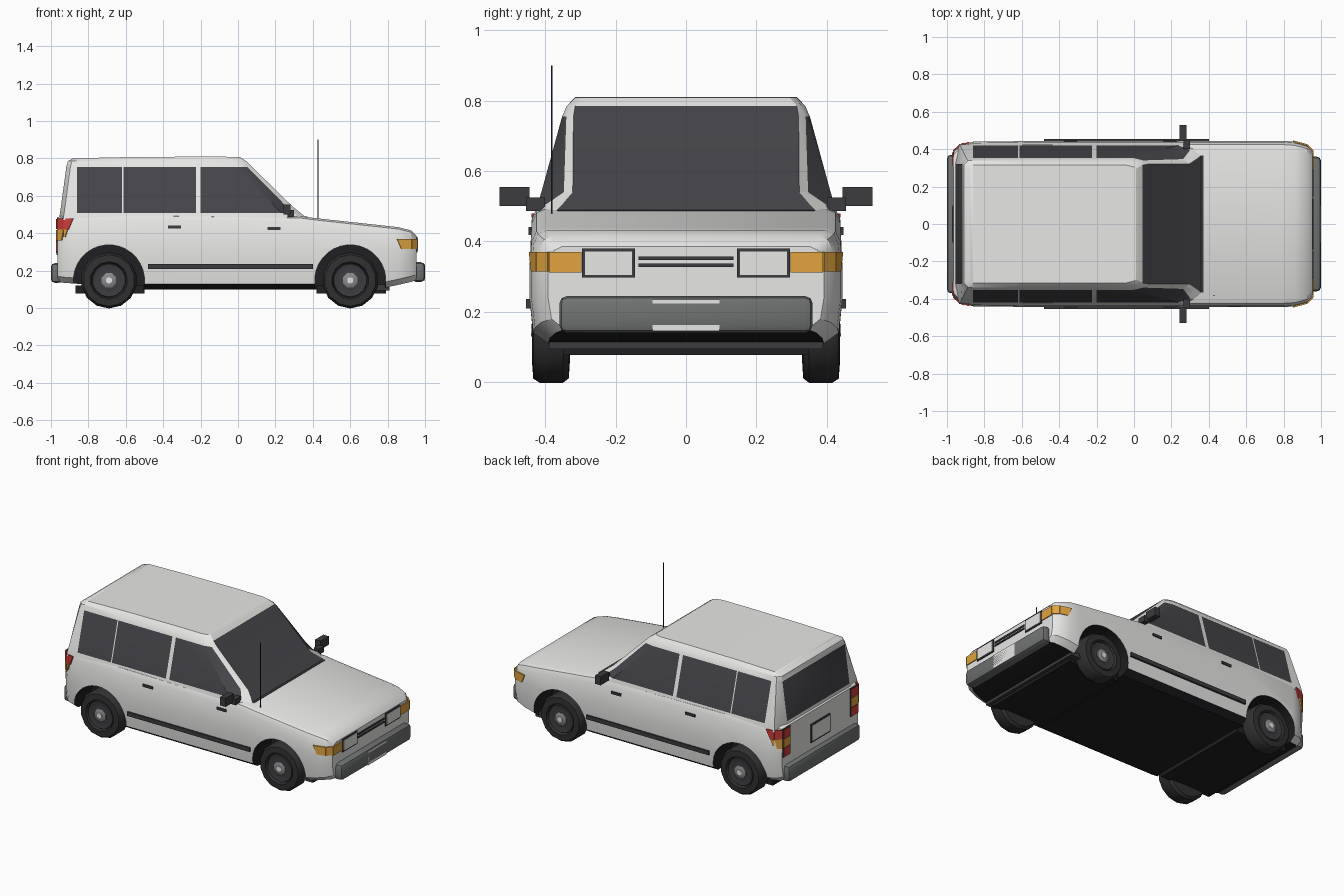
import bpy, bmesh, math
from mathutils import Vector

cube = bpy.data.objects.get("Cube")
if cube:
    bpy.data.objects.remove(cube, do_unlink=True)


def material(name, r, g, b):
    m = bpy.data.materials.new(name)
    m.use_nodes = True
    m.diffuse_color = (r, g, b, 1)
    node = next(n for n in m.node_tree.nodes if n.type == 'BSDF_PRINCIPLED')
    node.inputs["Base Color"].default_value = (r, g, b, 1)
    return m


WHITE = material("white_paint", .8, .8, .79)
GLASS = material("dark_glass", .06, .058, .066)
TRIM = material("dark_trim", .045, .045, .05)
TYRE = material("tyre_rubber", .03, .03, .032)
GREY = material("bumper_grey", .16, .17, .165)
AMBER = material("amber_lamp", .75, .37, .05)
RED = material("red_lamp", .6, .045, .04)
HUB = material("hub_metal", .25, .25, .26)
BELLY = material("underside_black", .014, .014, .016)


def finish(name, bm, mats, angle=None):
    bmesh.ops.recalc_face_normals(bm, faces=bm.faces[:])
    me = bpy.data.meshes.new(name)
    bm.to_mesh(me)
    bm.free()
    for m in mats:
        me.materials.append(m)
    ob = bpy.data.objects.new(name, me)
    bpy.context.collection.objects.link(ob)
    if angle:
        smooth(ob, angle)
    return ob


def activate(ob):
    bpy.ops.object.select_all(action='DESELECT')
    ob.select_set(True)
    bpy.context.view_layer.objects.active = ob


def smooth(ob, angle):
    activate(ob)
    bpy.ops.object.shade_smooth_by_angle(angle=math.radians(angle))


def loft(rings, rule=None):
    """Skin closed mirror-symmetric rings; caps are strips between mirrored points."""
    bm = bmesh.new()
    vs = [[bm.verts.new(p) for p in r] for r in rings]
    n = len(rings[0])
    for j in range(len(vs) - 1):
        for i in range(n):
            k = (i + 1) % n
            f = bm.faces.new((vs[j][i], vs[j][k], vs[j + 1][k], vs[j + 1][i]))
            f.material_index = rule(j, i) if rule else 0
    for r in (vs[0], vs[-1]):
        for i in range(n // 2 - 1):
            bm.faces.new((r[i], r[i + 1], r[n - 2 - i], r[n - 1 - i]))
    return bm


def box(name, x0, x1, y0, y1, z0, z1, mat, bevel=0):
    bm = bmesh.new()
    bmesh.ops.create_cube(bm, size=1)
    for v in bm.verts:
        v.co = ((x0 + x1) / 2 + v.co.x * (x1 - x0), (y0 + y1) / 2 + v.co.y * (y1 - y0),
                (z0 + z1) / 2 + v.co.z * (z1 - z0))
    if bevel:
        bmesh.ops.bevel(bm, geom=bm.edges[:], offset=bevel, segments=2, profile=.5, affect='EDGES')
    return finish(name, bm, [mat], 40 if bevel else None)


def plate(name, pts, mat, t=.006):
    """Thin plate laid on the skin, raised outwards by t."""
    bm = bmesh.new()
    f = bm.faces.new([bm.verts.new(p) for p in pts])
    f.normal_update()
    out = f.normal.copy()
    mid = f.calc_center_median()
    if out.dot(Vector((mid.x, mid.y, 0))) < 0:
        out = -out
    bmesh.ops.translate(bm, verts=bm.verts[:], vec=out * -.002)
    ext = bmesh.ops.extrude_face_region(bm, geom=[f], use_keep_orig=True)
    bmesh.ops.translate(bm, vec=out * (t + .002),
                        verts=[g for g in ext["geom"] if isinstance(g, bmesh.types.BMVert)])
    return finish(name, bm, [mat])


def end_plate(name, x, y0, y1, z0, z1, mat, t=.006):
    return plate(name, [(x, y0, z0), (x, y1, z0), (x, y1, z1), (x, y0, z1)], mat, t)


def lathe(name, profile, x, side, z, sides, mat, angle=35):
    """Revolve (radius, offset) points about a y axis."""
    bm = bmesh.new()
    rings = []
    for r, y in profile:
        rings.append([bm.verts.new((x + r * math.cos(a), side * y, z + r * math.sin(a)))
                      for a in (math.tau * (i + .5) / sides for i in range(sides))])
    for a, b in zip(rings, rings[1:]):
        for i in range(sides):
            k = (i + 1) % sides
            bm.faces.new((a[i], a[k], b[k], b[i]))
    bm.faces.new(rings[0])
    bm.faces.new(rings[-1])
    return finish(name, bm, [mat], angle)


# Lower body: stations of (x, top, bottom, half width)
stations = [(-.965, .485, .14, .39), (-.93, .5, .135, .422), (-.86, .503, .13, .44),
            (-.5, .503, .1, .445), (.33, .492, .1, .445), (.42, .48, .1, .445),
            (.79, .44, .11, .445), (.86, .432, .125, .44), (.925, .415, .14, .422),
            (.955, .385, .15, .392)]
rings = []
for x, top, bot, w in stations:
    half = [(.88 * w, bot), (.975 * w, bot + .03), (w, .24), (w, .32),
            (.985 * w, top - .04), (.955 * w, top - .01), (.9 * w, top)]
    rings.append([(x, y, z) for y, z in half] + [(x, -y, z) for y, z in reversed(half)])
body = finish("lower_body", loft(rings), [WHITE, BELLY])

# Wheel arches cut out of the body
WHEELS, AXLE, ARCH = {"rear": -.69, "front": .6}, .148, .19
for x in WHEELS.values():
    for s in (1, -1):
        cutter = lathe("arch_cutter", [(ARCH, .26), (ARCH, .6)], x, s, AXLE, 32, BELLY, None)
        cutter.hide_render = True
        mod = body.modifiers.new("arch", 'BOOLEAN')
        mod.operation, mod.solver, mod.object = 'DIFFERENCE', 'EXACT', cutter
        activate(body)
        bpy.ops.object.modifier_apply(modifier=mod.name)
        bpy.data.objects.remove(cutter, do_unlink=True)
for p in body.data.polygons:
    c, n = p.center, p.normal
    near = any(math.hypot(c.x - x, c.z - AXLE) < ARCH + .006 for x in WHEELS.values())
    lining = near and (abs(n.y) < .3 or abs(c.y) < .3)
    p.material_index = 1 if lining or n.z < -.8 else 0
smooth(body, 32)

# Cabin: levels of (z, rear x, half width, window bend x, pillar xy, windscreen edge xy)
levels = [(.47, -.957, .428, .27, (.345, .41), (.38, .385)),
          (.507, -.952, .421, .235, (.3, .395), (.337, .35)),
          (.54, -.947, .411, .2, (.262, .347), (.295, .322)),
          (.755, -.918, .352, 0, (.05, .34), (.075, .32)),
          (.785, -.91, .339, -.02, (.025, .33), (.045, .315)),
          (.8, -.885, .315, -.04, (0, .305), (.01, .295))]
rings = []
for z, xr, w, bend, pillar, screen in levels:
    half = [(xr, min(.32, w - .022)), (xr + .022, w)]
    half += [(x, w) for x in (-.86, -.62, -.613, -.225, -.2, bend)] + [pillar, screen]
    lift = lambda x: z + (.01 * (1 - ((x + .25) / .64) ** 2) if z == .8 else 0)
    ring = [(x, y, lift(x)) for x, y in half]
    rings.append(ring + [(x, -y, h) for x, y, h in reversed(ring)])


def cabin_glass(level, column):
    if column == 9:
        return int(level < 4)
    side = min(column, 18 - column) in (2, 4, 6, 7)
    return int((side or column == 19) and level in (1, 2))


finish("cabin", loft(rings, cabin_glass), [WHITE, GLASS], 25)
box("windscreen_cowl", .35, .372, -.365, .365, .47, .489, TRIM)

# Bumpers and number plates
box("front_bumper", .93, 1, -.36, .36, .14, .245, GREY, .022)
box("rear_bumper", -1, -.94, -.37, .37, .135, .24, GREY, .02)
end_plate("front_number_plate", .999, -.095, .095, .145, .235, WHITE, .001)
end_plate("rear_plate_frame", -.965, -.1, .1, .285, .405, TRIM)
end_plate("rear_number_plate", -.971, -.09, .09, .295, .395, WHITE, .002)

# Grille bars
for z in (.332, .352):
    end_plate("grille_bar", .955, -.135, .135, z - .005, z + .005, TRIM)

# Underside
box("chin_plate", .74, .81, -.39, .39, .095, .125, TRIM)
box("front_subframe", .42, .79, -.35, .35, .077, .12, BELLY)
box("rear_subframe", -.87, -.5, -.35, .35, .077, .12, BELLY)

# Parts that repeat on both sides
for s, side in ((1, "left"), (-1, "right")):
    def y_box(name, x0, x1, y0, y1, z0, z1, mat):
        box(f"{side}_{name}", x0, x1, *sorted((s * y0, s * y1)), z0, z1, mat)

    def corner(name, a, b, z0, z1, mat, inset=0):
        """Plate spanning two plan points; inset slants its far lower end."""
        (xa, ya), (xb, yb) = a, b
        xc, yc = xb + (xa - xb) * inset, yb + (ya - yb) * inset
        plate(f"{side}_{name}", [(xa, s * ya, z0), (xc, s * yc, z0),
                                 (xb, s * yb, z1), (xa, s * ya, z1)], mat)

    y_box("rub_strip", -.48, .4, .43, .455, .21, .236, TRIM)
    y_box("rear_door_handle", -.375, -.305, .43, .447, .425, .441, TRIM)
    y_box("front_door_handle", .158, .226, .43, .447, .418, .434, TRIM)
    y_box("mirror_arm", .265, .3, .4, .455, .487, .525, TRIM)
    y_box("mirror", .243, .282, .445, .53, .5, .555, TRIM)

    # Headlamps and wrap-round indicators
    end_plate(side + "_headlamp_frame", .955, s * .145, s * .295, .297, .38, TRIM)
    end_plate(side + "_headlamp", .961, s * .153, s * .287, .305, .372, WHITE, .002)
    end_plate(side + "_indicator", .955, s * .297, s * .39, .312, .37, AMBER)
    corner("indicator_corner", (.956, .39), (.925, .421), .315, .37, AMBER)
    corner("indicator_side", (.925, .421), (.85, .441), .315, .37, AMBER, .3)

    # Tail lamps
    end_plate(side + "_tail_lamp_frame", -.965, s * .308, s * .388, .297, .483, TRIM, .004)
    for i, mat in enumerate((RED, AMBER, RED)):
        z = .302 + i * .06
        end_plate(side + "_tail_lamp", -.969, s * .314, s * .383, z, z + .055, mat, .003)
    corner("tail_lamp_corner", (-.965, .389), (-.93, .419), .42, .48, RED)
    corner("tail_lamp_side", (-.93, .419), (-.88, .434), .42, .48, RED, .5)
    corner("tail_indicator_corner", (-.965, .389), (-.93, .42), .36, .42, AMBER, .3)
    corner("tail_indicator_side", (-.93, .42), (-.91, .43), .38, .42, AMBER, .6)

    # Wheels
    for end, x in WHEELS.items():
        name = f"{end}_{side}_"
        lathe(name + "tyre", [(.09, .33), (.137, .333), (.15, .35), (.15, .415), (.138, .434),
                              (.1, .437), (.092, .42)], x, s, AXLE, 14, TYRE)
        lathe(name + "rim", [(.095, .41), (.088, .428), (.06, .422), (.05, .424)],
              x, s, AXLE, 14, TRIM)
        lathe(name + "hub", [(.042, .41), (.042, .43), (.03, .436)], x, s, AXLE, 8, HUB)
        lathe(name + "hub_cap", [(.018, .42), (.018, .44)], x, s, AXLE, 6, WHITE)

# Aerial
box("aerial", .426, .43, -.384, -.38, .46, .9, BELLY)
